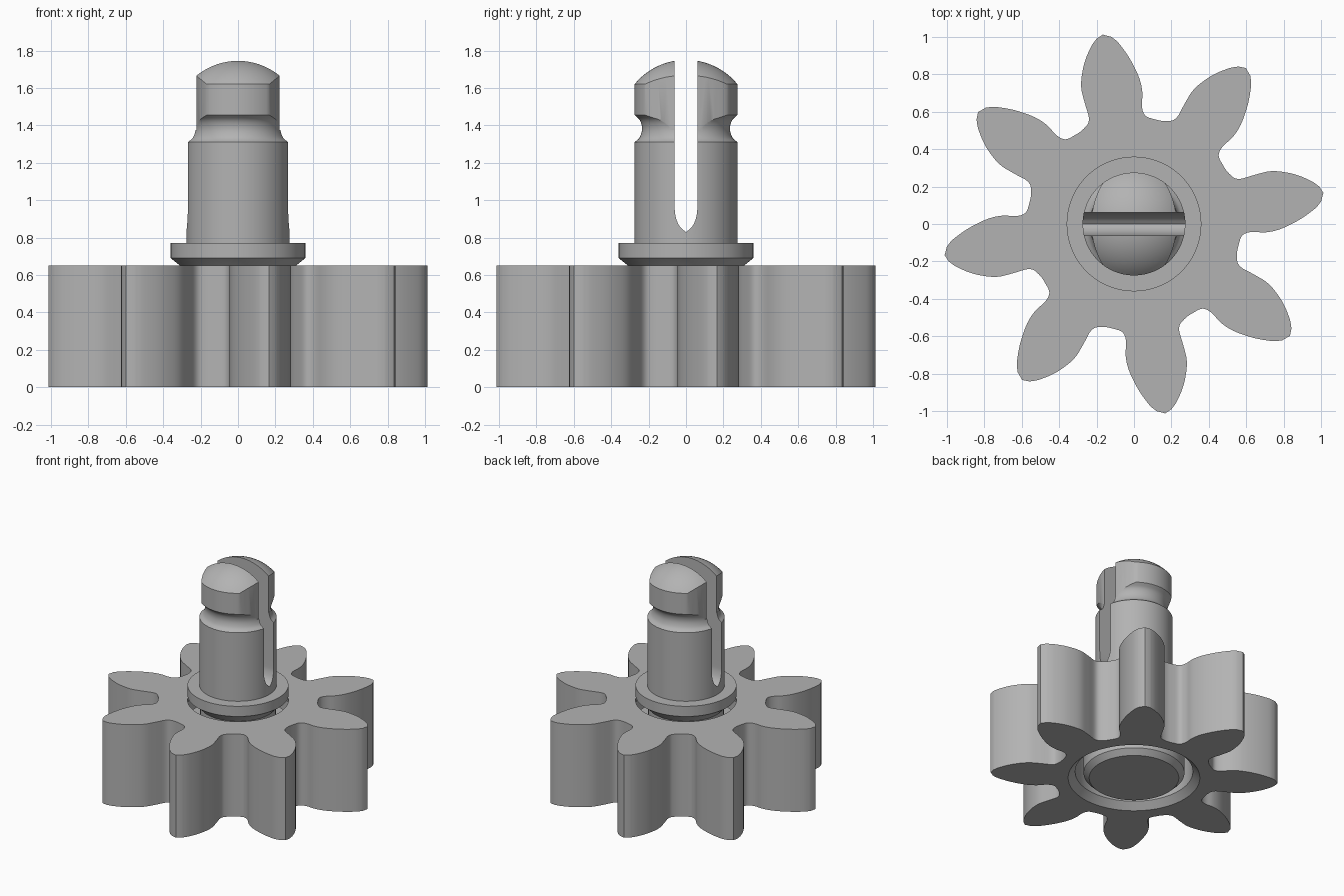
import bpy
import bmesh
from math import sin, cos, pi, sqrt, asin
from mathutils import Vector, Matrix

old = bpy.data.objects.get("Cube")
if old:
    bpy.data.objects.remove(old, do_unlink=True)

grey = bpy.data.materials.new("plain grey")
grey.use_nodes = True
grey.diffuse_color = (0.45, 0.45, 0.45, 1)
grey.node_tree.nodes["Principled BSDF"].inputs["Base Color"].default_value = grey.diffuse_color


def make_object(name, bm):
    bmesh.ops.recalc_face_normals(bm, faces=bm.faces)
    mesh = bpy.data.meshes.new(name)
    bm.to_mesh(mesh)
    bm.free()
    mesh.materials.append(grey)
    obj = bpy.data.objects.new(name, mesh)
    bpy.context.collection.objects.link(obj)
    return obj


def prism(name, outline, depth):
    """Extrude a closed 3D outline along a depth vector."""
    bm = bmesh.new()
    face = bm.faces.new([bm.verts.new(p) for p in outline])
    extruded = bmesh.ops.extrude_face_region(bm, geom=[face])["geom"]
    moved = [v for v in extruded if isinstance(v, bmesh.types.BMVert)]
    bmesh.ops.translate(bm, verts=moved, vec=depth)
    return make_object(name, bm)


def lathe(name, profile, steps=96):
    """Spin (radius, height) points around z; both ends lie on the axis."""
    bm = bmesh.new()
    verts = [bm.verts.new((r, 0, z)) for r, z in profile]
    edges = [bm.edges.new(pair) for pair in zip(verts, verts[1:])]
    bmesh.ops.spin(bm, geom=verts + edges, cent=(0, 0, 0), axis=(0, 0, 1),
                   angle=2 * pi, steps=steps)
    bmesh.ops.remove_doubles(bm, verts=bm.verts, dist=0.0005)
    return make_object(name, bm)


def cut(obj, cutter):
    mod = obj.modifiers.new("cut", 'BOOLEAN')
    mod.operation = 'DIFFERENCE'
    mod.solver = 'EXACT'
    mod.object = cutter
    bpy.context.view_layer.objects.active = obj
    bpy.ops.object.modifier_apply(modifier=mod.name)
    bpy.data.objects.remove(cutter, do_unlink=True)


def smooth_curve(points, steps=4):
    """Rounded path through the points."""
    pts = [Vector(p) for p in points]
    pts = [2 * pts[0] - pts[1]] + pts + [2 * pts[-1] - pts[-2]]
    path = []
    for a, b, c, d in zip(pts, pts[1:], pts[2:], pts[3:]):
        for i in range(steps):
            t = i / steps
            path.append(b + (c - a) * t / 2 + (2 * a - 5 * b + 4 * c - d) * t * t / 2
                        + (3 * b - a - 3 * c + d) * t ** 3 / 2)
    return path + [pts[-2]]


# Gear wheel: one tooth gap repeated eight times
GEAR_TOP = 0.65
gap = smooth_curve([(-.12, 1.0), (-.08, .965), (-.02, .88), (.028, .78), (.045, .7),
                    (.042, .63), (.06, .58), (.11, .56), (.17, .55), (.225, .565),
                    (.272, .645), (.322, .722), (.41, .79), (.5, .83), (.557, .842)])
gap.append(Vector((.598, .834)))
outline = []
for k in range(8):
    turn = Matrix.Rotation(-k * pi / 4, 2)
    outline += [(turn @ p).to_3d() for p in gap]
gear = prism("gear_wheel", outline, (0, 0, GEAR_TOP))

# Bore with a chamfered mouth below and a narrower lip above
cut(gear, lathe("bore_cutter", [(0, -.05), (.52, -.05), (.42, .05), (.42, .55),
                                (.36, .61), (.36, .7), (0, .7)]))

# Pin: foot, neck, collar, stem, grooved head and dome
profile = [(0, 0), (.32, 0), (.36, .04), (.36, .5), (.27, .5), (.27, .61),
           (.31, GEAR_TOP), (.36, .69), (.36, .77), (.275, .77), (.275, 1.31)]
profile += [(p.x, p.y) for p in smooth_curve(
    [(.275, 1.31), (.248, 1.335), (.235, 1.38), (.245, 1.425), (.275, 1.455)])[1:]]
DOME = .356
rim = asin(.275 / DOME)
profile += [(DOME * sin(rim * (1 - i / 12)), 1.394 + DOME * cos(rim * (1 - i / 12)))
            for i in range(12)] + [(0, 1.75)]
pin = lathe("snap_pin", profile)

# Shallow curved flats on both sides of the head
for side in (-1, 1):
    arc = []
    for i in range(17):
        y = -.3 + .6 * i / 16
        arc.append((side * (sqrt(.425 ** 2 - y * y) - .197), y, 1.375))
    arc += [(side * .5, .3, 1.375), (side * .5, -.3, 1.375)]
    cut(pin, prism("flat_cutter", arc, (0, 0, .6)))

# Slot with a pointed round bottom that splits the pin
half = smooth_curve([(0, .83), (.025, .85), (.045, .88), (.058, .925), (.061, .97)])
slot = [(-.6, p.x, p.y) for p in half] + [(-.6, .061, 2), (-.6, -.061, 2)]
slot += [(-.6, -p.x, p.y) for p in reversed(half[1:])]
cut(pin, prism("slot_cutter", slot, (1.2, 0, 0)))

# Smooth curved walls, keep crisp edges
for obj in (gear, pin):
    bpy.ops.object.select_all(action='DESELECT')
    obj.select_set(True)
    bpy.context.view_layer.objects.active = obj
    bpy.ops.object.shade_smooth_by_angle(angle=pi / 6)
